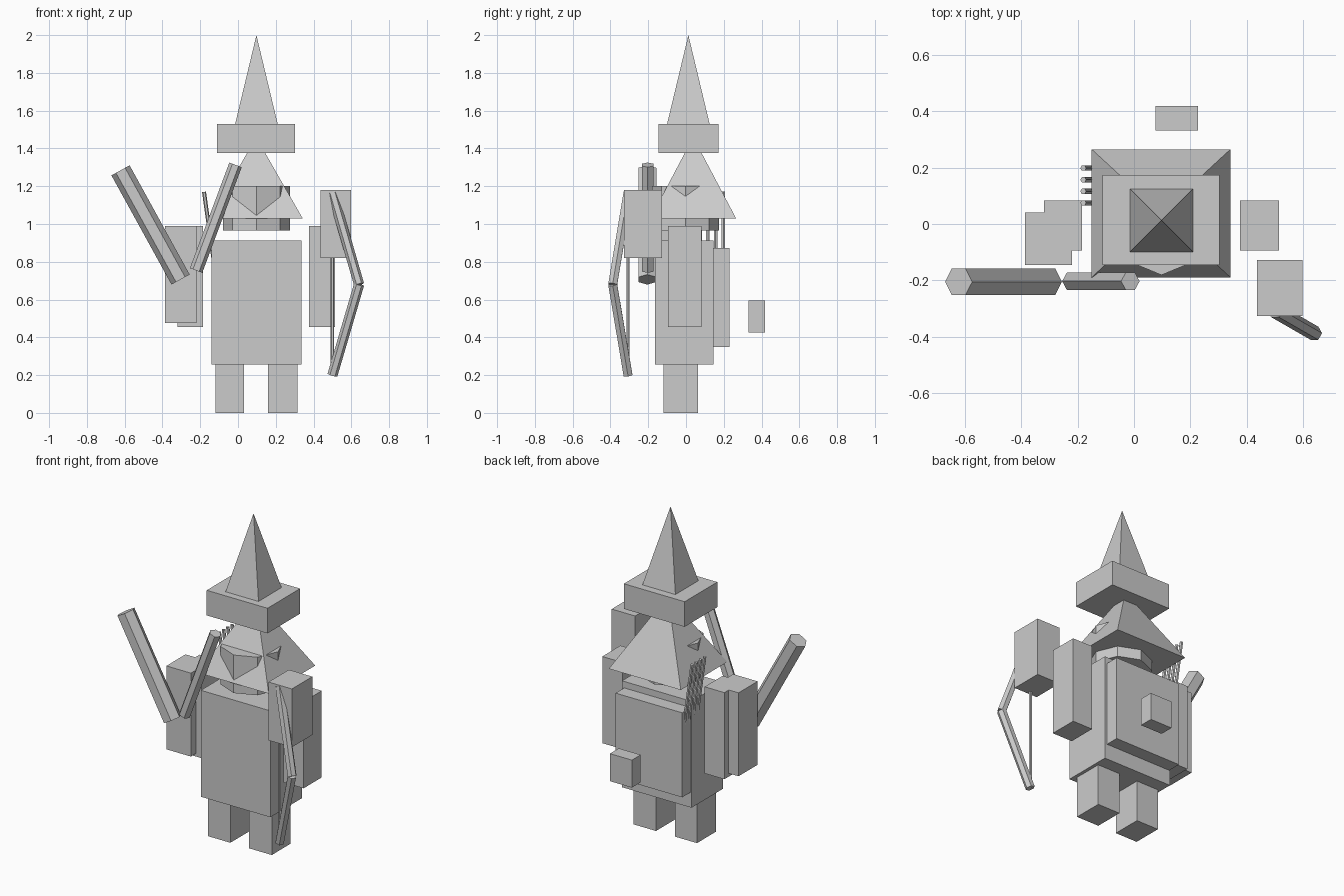
import bpy, bmesh, math
from mathutils import Vector, Matrix

if "Cube" in bpy.data.objects:
    bpy.data.objects.remove(bpy.data.objects["Cube"])

grey = bpy.data.materials.new("plain_grey")
grey.diffuse_color = (0.6, 0.6, 0.6, 1)
grey.use_nodes = True
grey.node_tree.nodes["Principled BSDF"].inputs["Base Color"].default_value = grey.diffuse_color


def finish(name, bm):
    bmesh.ops.recalc_face_normals(bm, faces=bm.faces)
    mesh = bpy.data.meshes.new(name)
    bm.to_mesh(mesh)
    bm.free()
    mesh.materials.append(grey)
    ob = bpy.data.objects.new(name, mesh)
    bpy.context.collection.objects.link(ob)
    return ob


def box(name, x, y, z):
    """Box from (min, max) ranges."""
    bm = bmesh.new()
    size = Matrix.Diagonal((x[1] - x[0], y[1] - y[0], z[1] - z[0], 1))
    mid = Matrix.Translation((sum(x) / 2, sum(y) / 2, sum(z) / 2))
    bmesh.ops.create_cube(bm, size=1, matrix=mid @ size)
    return finish(name, bm)


def pyramid(name, x, y, z):
    """Four-sided pyramid standing on a rectangle."""
    bm = bmesh.new()
    size = Matrix.Diagonal((x[1] - x[0], y[1] - y[0], z[1] - z[0], 1))
    mid = Matrix.Translation((sum(x) / 2, sum(y) / 2, sum(z) / 2))
    bmesh.ops.create_cone(bm, cap_ends=True, segments=4, radius1=math.sqrt(0.5),
                          radius2=0, depth=1,
                          matrix=mid @ size @ Matrix.Rotation(math.pi / 4, 4, 'Z'))
    return finish(name, bm)


def rod(name, a, b, r, side=(0, 1, 0), sides=6):
    """Prism from a to b with a corner pointing along side."""
    a, b = Vector(a), Vector(b)
    w = (b - a).normalized()
    u = Vector(side)
    u = (u - w * u.dot(w)).normalized()
    v = w.cross(u)
    frame = Matrix((u, v, w)).transposed().to_4x4()
    bm = bmesh.new()
    bmesh.ops.create_cone(bm, cap_ends=True, segments=sides, radius1=r, radius2=r,
                          depth=(b - a).length,
                          matrix=Matrix.Translation((a + b) / 2) @ frame)
    return finish(name, bm)


# Hat
pyramid("hat_point", (-0.015, 0.21), (-0.10, 0.125), (1.53, 2.0))
box("hat_brim", (-0.112, 0.303), (-0.145, 0.173), (1.375, 1.53))

# Hair and eight-sided head poking through it
pyramid("hair", (-0.15, 0.342), (-0.189, 0.265), (1.03, 1.46))
rod("head", (0.0975, -0.003, 0.965), (0.0975, -0.003, 1.20), 0.178, sides=8)

# Body, legs and back pack
box("body", (-0.14, 0.335), (-0.163, 0.146), (0.255, 0.912))
box("left_leg", (-0.12, 0.032), (-0.12, 0.064), (0, 0.26))
box("right_leg", (0.16, 0.315), (-0.12, 0.064), (0, 0.26))
box("back_pack", (-0.135, 0.32), (0.14, 0.23), (0.35, 0.872))
box("pouch", (0.077, 0.227), (0.332, 0.418), (0.425, 0.595))

# Arms
box("left_sleeve", (-0.32, -0.185), (-0.094, 0.083), (0.455, 0.99))
box("left_forearm", (-0.387, -0.22), (-0.146, 0.04), (0.475, 0.99))
box("right_sleeve", (0.376, 0.514), (-0.094, 0.083), (0.455, 0.99))
box("right_forearm", (0.437, 0.597), (-0.327, -0.128), (0.82, 1.18))

# Two clubs in the left hand
rod("thick_club", (-0.304, -0.205, 0.706), (-0.622, -0.205, 1.284), 0.055)
rod("thin_club", (-0.222, -0.203, 0.754), (-0.013, -0.203, 1.313), 0.035)

# Bow in the right hand
grip = (0.641, -0.388, 0.68)
for label, z in (("lower", 0.20), ("upper", 1.165)):
    rod(label + "_bow_limb", grip, (0.50, -0.307, z), 0.027, side=(0.87, -0.5, 0))
rod("bow_string", (0.50, -0.307, 0.20), (0.50, -0.307, 1.165), 0.009)

# Arrows leaning out of the pack
for i in range(4):
    y = 0.075 + i * 0.041
    rod("arrow_%d" % (i + 1), (-0.125, y, 0.78), (-0.18, y, 1.17), 0.0105)
